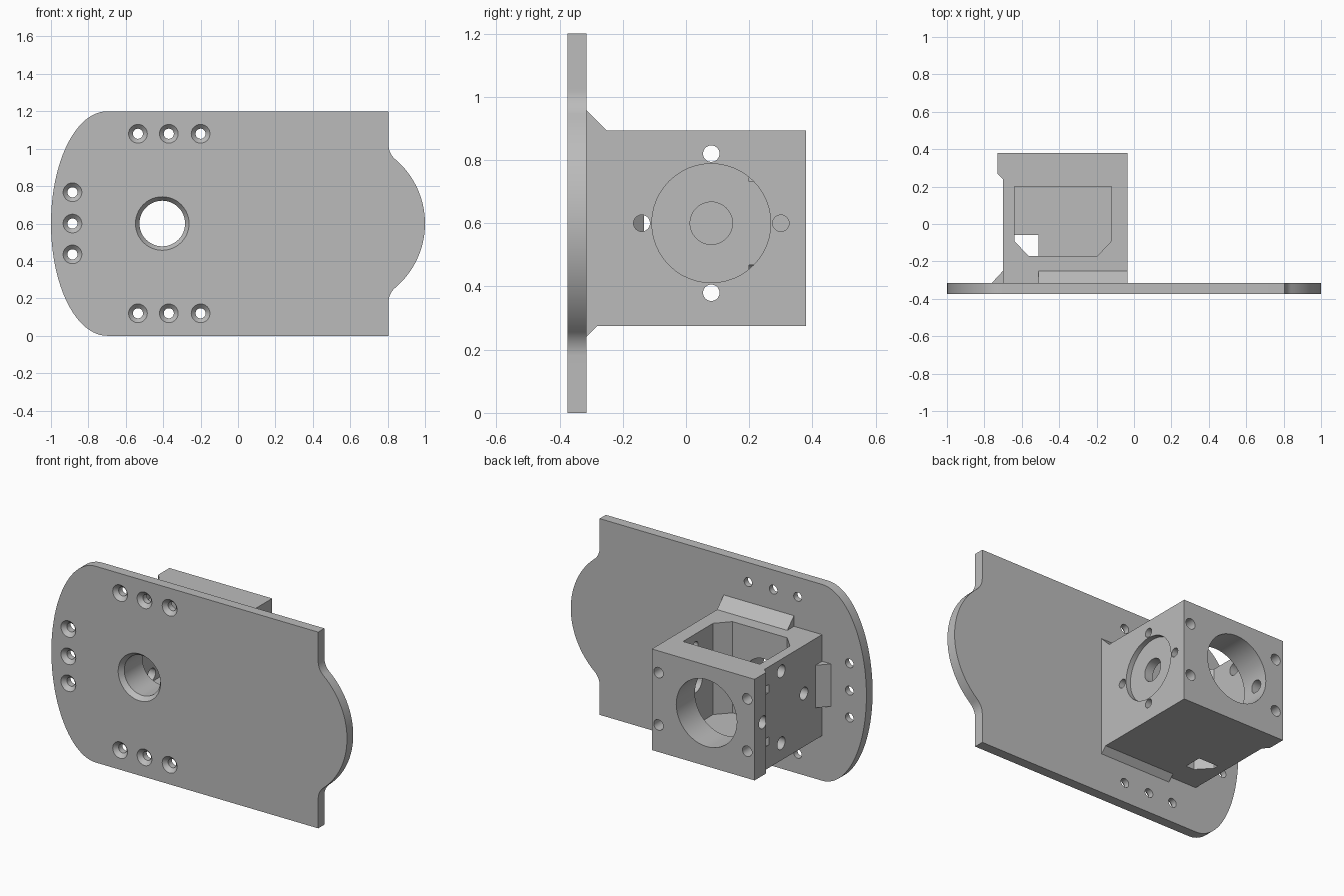
import bpy, bmesh, math
from mathutils import Vector

if "Cube" in bpy.data.objects:
    bpy.data.objects.remove(bpy.data.objects["Cube"])

grey = bpy.data.materials.new("light_grey")
grey.use_nodes = True
grey.diffuse_color = (0.5, 0.5, 0.5, 1)
grey.node_tree.nodes["Principled BSDF"].inputs["Base Color"].default_value = (0.5, 0.5, 0.5, 1)


def place(axis, a, b, d):
    """Put 2D point (a, b) at depth d along the axis."""
    return Vector({"X": (d, a, b), "Y": (a, d, b), "Z": (a, b, d)}[axis])


def loft(name, axis, start, end, lo, hi):
    """Solid between two matching outlines at depths lo and hi."""
    bm = bmesh.new()
    va = [bm.verts.new(place(axis, *p, lo)) for p in start]
    vb = [bm.verts.new(place(axis, *p, hi)) for p in end]
    n = len(va)
    bm.faces.new(va)
    bm.faces.new(vb)
    for i in range(n):
        j = (i + 1) % n
        bm.faces.new((va[i], va[j], vb[j], vb[i]))
    bmesh.ops.recalc_face_normals(bm, faces=bm.faces)
    mesh = bpy.data.meshes.new(name)
    bm.to_mesh(mesh)
    bm.free()
    mesh.materials.append(grey)
    ob = bpy.data.objects.new(name, mesh)
    bpy.context.collection.objects.link(ob)
    return ob


def prism(name, axis, pts, lo, hi):
    return loft(name, axis, pts, pts, lo, hi)


def arc(cx, cy, rx, ry, a0, a1, n):
    return [(cx + rx * math.cos(math.radians(a0 + (a1 - a0) * i / n)),
             cy + ry * math.sin(math.radians(a0 + (a1 - a0) * i / n))) for i in range(n + 1)]


def rod(axis, c, r, lo, hi, r2=None):
    """Round cutter, tapered when r2 is given."""
    r2 = r2 or r
    return loft("cutter", axis, arc(*c, r, r, 0, 360, 48)[:-1],
                arc(*c, r2, r2, 0, 360, 48)[:-1], lo, hi)


def combine(ob, tools, operation="DIFFERENCE"):
    bpy.context.view_layer.objects.active = ob
    for tool in tools:
        mod = ob.modifiers.new("cut", "BOOLEAN")
        mod.operation, mod.solver, mod.object = operation, "EXACT", tool
        bpy.ops.object.modifier_apply(modifier=mod.name)
        bpy.data.objects.remove(tool)


FRONT, BACK, MID = -0.375, -0.315, 0.6

# Mounting plate: elliptical end, straight edges, filleted round nose
bump_x, bump_r, fil = 0.55, 0.45, 0.1
fx = 0.805 + fil
fz = math.sqrt((bump_r + fil) ** 2 - (fx - bump_x) ** 2)
ang = math.degrees(math.atan2(fz, fx - bump_x))
outline = arc(-0.7, MID, 0.3, 0.6, 90, 270, 48) + [(0.805, 0)]
outline += arc(fx, MID - fz, fil, fil, 180, 180 - ang, 12)
outline += arc(bump_x, MID, bump_r, bump_r, -ang, ang, 32)[1:-1]
outline += arc(fx, MID + fz, fil, fil, 180 + ang, 180, 12) + [(0.805, 1.2)]
plate = prism("mounting_plate", "Y", outline, FRONT, BACK)

# Countersunk screw holes and the large front bore
screws = [(x, z) for x in (-0.535, -0.37, -0.2) for z in (0.12, 1.08)]
screws += [(-0.885, z) for z in (0.435, 0.6, 0.767)]
bore = (-0.405, MID)
cuts = []
for c in screws:
    cuts += [rod("Y", c, 0.027, -0.5, -0.2), rod("Y", c, 0.051, FRONT - 0.001, -0.35, 0.026)]
cuts += [rod("Y", bore, 0.122, -0.5, -0.2), rod("Y", bore, 0.144, FRONT - 0.001, -0.345, 0.121)]
combine(plate, cuts)

# Housing block with a flared rear corner
X0, X1, Y1, Z0, Z1 = -0.70, -0.035, 0.38, 0.275, 0.893
footprint = [(X0, BACK), (X1, BACK), (X1, Y1), (X0 - 0.03, Y1), (X0 - 0.03, 0.27), (X0, 0.24)]
box = prism("motor_housing", "Z", footprint, Z0, Z1)

# Inner cavity, open at the top, with a small drop-out in the floor
cavity = [(-0.64, 0.2), (-0.64, -0.09), (-0.565, -0.17), (-0.195, -0.17), (-0.12, -0.09), (-0.12, 0.2)]
slot = [(-0.64, -0.06), (-0.64, -0.09), (-0.565, -0.17), (-0.51, -0.17), (-0.51, -0.06)]
cuts = [prism("cutter", "Z", cavity, 0.335, 1.1), prism("cutter", "Z", slot, 0.2, 0.4)]

# Front bore, wide rear bore and the four rear screw holes
cuts += [rod("Y", bore, 0.122, -0.4, -0.1), rod("Y", bore, 0.205, 0.1, 0.5)]
cuts += [rod("Y", (x, z), 0.032, 0.2, 0.5) for x in (-0.08, -0.68) for z in (0.44, 0.76)]

# Side disc recess, shaft hole and the four cross-drilled holes
hub = (0.08, MID)
cuts += [rod("X", hub, 0.188, X1 - 0.03, 0.1), rod("X", hub, 0.067, -0.2, 0.1)]
for dy, dz in ((0.22, 0), (-0.22, 0), (0, 0.22), (0, -0.22)):
    c = (hub[0] + dy, hub[1] + dz)
    cuts += [rod("X", c, 0.026, -0.2, 0.1), rod("X", c, 0.038, -0.9, -0.6)]
combine(box, cuts)

# Gusset wedges joining housing and plate
prism("top_gusset", "X", [(BACK, Z1), (-0.25, Z1), (BACK, Z1 + 0.065)], -0.51, X1)
prism("bottom_gusset", "X", [(BACK, Z0), (-0.28, Z0), (BACK, Z0 - 0.035)], -0.51, X1)
prism("side_gusset", "Z", [(X0, BACK), (X0, -0.25), (X0 - 0.06, BACK)], 0.47, 0.73)

# Smooth curved walls, keep crisp edges
for ob in list(bpy.context.scene.objects):
    if ob.type == "MESH" and ob.name in ("mounting_plate", "motor_housing"):
        bpy.ops.object.select_all(action="DESELECT")
        ob.select_set(True)
        bpy.context.view_layer.objects.active = ob
        bpy.ops.object.shade_smooth_by_angle(angle=math.radians(30))
